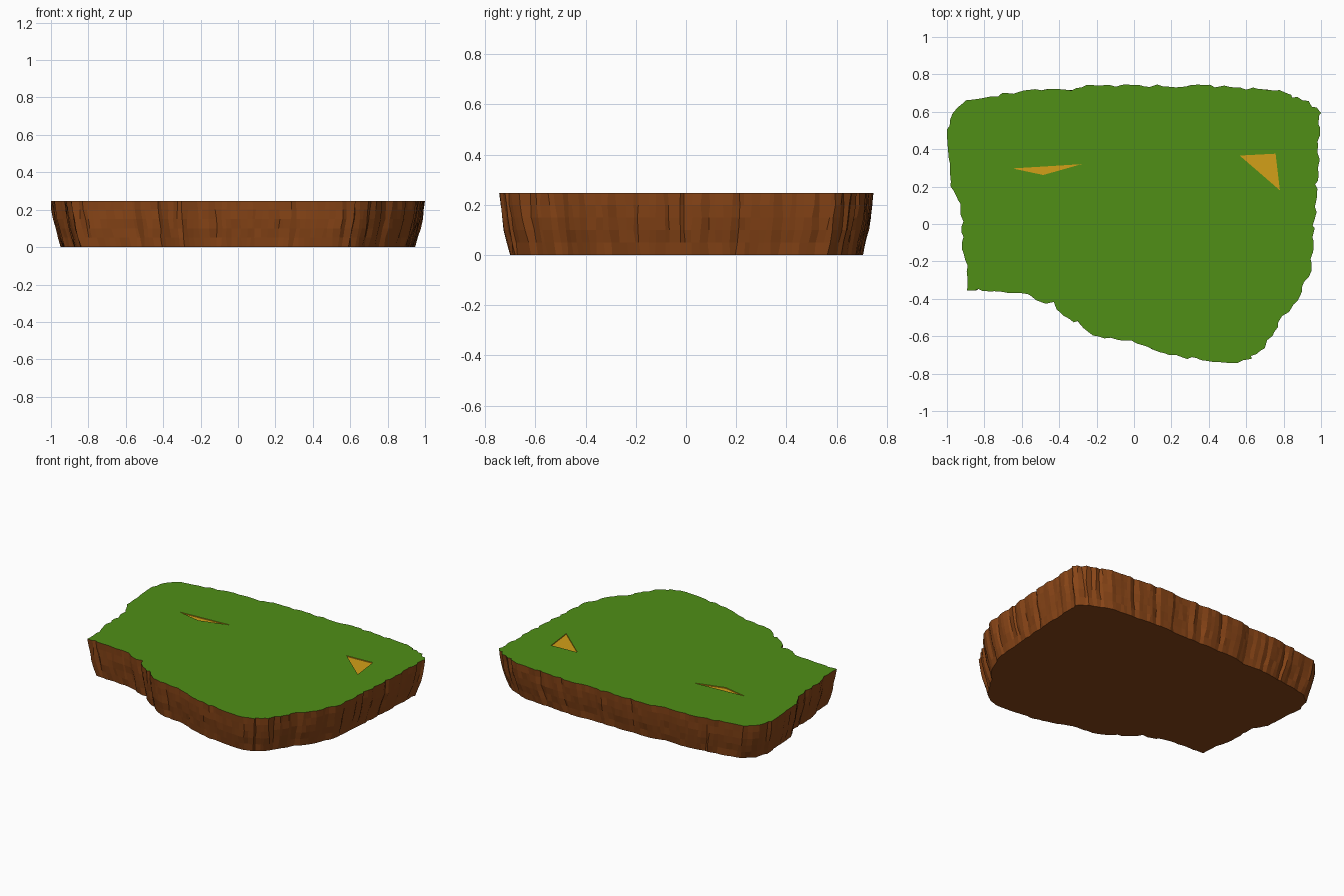
import bpy, bmesh, random
from mathutils import Vector

if "Cube" in bpy.data.objects:
    bpy.data.objects.remove(bpy.data.objects["Cube"])

random.seed(7)
TOP = 0.247
PIT = 0.006


def material(name, rgb):
    m = bpy.data.materials.new(name)
    m.diffuse_color = (*rgb, 1)
    m.use_nodes = True
    m.node_tree.nodes["Principled BSDF"].inputs["Base Color"].default_value = m.diffuse_color
    return m


brown = material("earth brown", (0.25, 0.06, 0.0085))
green = material("grass green", (0.08, 0.275, 0.008))
ochre = material("dry ochre", (0.65, 0.35, 0.009))
BROWN, GREEN, OCHRE = 0, 1, 2

# Coastline of the island seen from above
coast = [(-.885, -.353), (-.75, -.357), (-.6, -.37), (-.5, -.415), (-.43, -.43),
         (-.38, -.485), (-.3, -.533), (-.22, -.59), (-.15, -.612), (-.01, -.625),
         (.1, -.668), (.25, -.718), (.4, -.732), (.56, -.742), (.62, -.725),
         (.7, -.655), (.8, -.5), (.88, -.4), (.945, -.25), (.967, 0), (.985, .3),
         (.998, .6), (.935, .655), (.78, .712), (.6, .727), (.4, .742), (0, .742),
         (-.25, .738), (-.34, .714), (-.5, .724), (-.7, .695), (-.8, .686),
         (-.9, .655), (-.97, .6), (-1, .5), (-.977, .2), (-.925, .1),
         (-.922, -.1), (-.892, -.25)]

# Bare patches in the grass
patches = [[(-.65, .297), (-.485, .262), (-.28, .32)],
           [(.565, .366), (.78, .18), (.757, .376)]]


def resample(points, step):
    out = []
    for a, b in zip(points, points[1:] + points[:1]):
        a, b = Vector(a), Vector(b)
        n = max(1, round((b - a).length / step))
        for i in range(n):
            out.append((a.lerp(b, i / n), (b - a).normalized()))
    return out


def band(bm, lower, upper, index):
    for i in range(len(lower)):
        j = (i + 1) % len(lower)
        f = bm.faces.new((lower[i], lower[j], upper[j], upper[i]))
        f.material_index = index


def loop_edges(bm, ring):
    pairs = zip(ring, ring[1:] + ring[:1])
    return [bm.edges.get(p) or bm.edges.new(p) for p in pairs]


# Ragged earth wall: columns stacked in rows, tapering to the bottom
bm = bmesh.new()
rim = resample(coast, 0.03)
rows = [(0, .946), (.05, .960), (.10, .975), (.15, .987), (.20, .995), (TOP, 1)]
dents = [random.choice((-.003, -.002, 0, .009)) for _ in rim]
slide = [0] * len(rim)
rings = []
for z, scale in rows:
    ring = []
    for i, (p, t) in enumerate(rim):
        inward = Vector((-t.y, t.x))
        slide[i] = max(-.009, min(.009, slide[i] + random.uniform(-.007, .007)))
        rough = dents[i] * (.4 if z == 0 else 1) + random.uniform(-.003, .003)
        q = p * scale + inward * rough + t * slide[i]
        x = max(-1, min(1, q.x))
        ring.append(bm.verts.new((x, q.y, z)))
    rings.append(ring)
for lower, upper in zip(rings, rings[1:]):
    band(bm, lower, upper, BROWN)
bm.faces.new(rings[0][::-1]).material_index = BROWN

# Grass top with the shallow patches let into it
edges = loop_edges(bm, rings[-1])
holes = []
for corners in patches:
    hole = [bm.verts.new((x, y, TOP)) for x, y in corners]
    holes.append(hole)
    edges += loop_edges(bm, hole)
grass = bmesh.ops.triangle_fill(bm, edges=edges, use_beauty=True,
                                use_dissolve=False, normal=(0, 0, 1))
for f in grass["geom"]:
    if isinstance(f, bmesh.types.BMFace):
        f.material_index = GREEN
for hole in holes:
    for f in [f for f in bm.faces if set(f.verts) == set(hole)]:
        bm.faces.remove(f)
    floor = [bm.verts.new(v.co - Vector((0, 0, PIT))) for v in hole]
    band(bm, hole, floor, OCHRE)
    bm.faces.new(floor).material_index = OCHRE

bmesh.ops.recalc_face_normals(bm, faces=bm.faces[:])
mesh = bpy.data.meshes.new("island_slab")
bm.to_mesh(mesh)
bm.free()
for m in (brown, green, ochre):
    mesh.materials.append(m)
slab = bpy.data.objects.new("island_slab", mesh)
bpy.context.collection.objects.link(slab)
